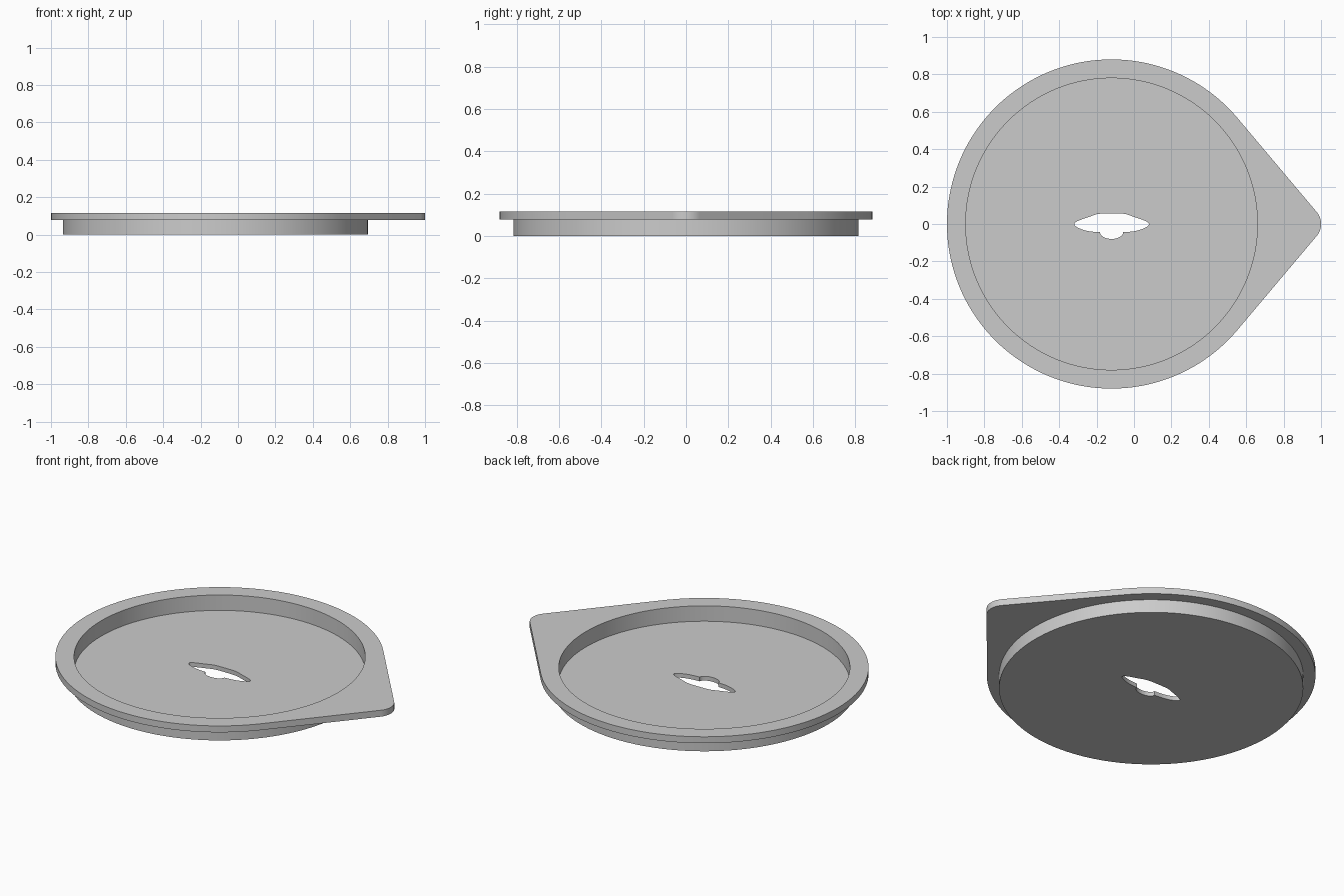
import bpy, bmesh
from math import sin, cos, acos, pi, radians

cube = bpy.data.objects.get("Cube")
if cube:
    bpy.data.objects.remove(cube)

CX = -0.12                    # centre of the round dish
RIM_R, WALL_R, INNER_R = 0.88, 0.815, 0.78
FLOOR_Z, RIM_LOW, RIM_TOP = 0.025, 0.078, 0.116
TIP_R = 0.10                  # rounded end of the pull tab


def arc(cx, cy, rx, ry, start, end, steps):
    return [(cx + rx * cos(start + (end - start) * i / steps),
             cy + ry * sin(start + (end - start) * i / steps)) for i in range(steps + 1)]


def circle(radius, steps=128):
    return arc(CX, 0, radius, radius, 0, 2 * pi, steps)[:-1]


def smooth_path(points, steps=6):
    """Catmull-Rom curve through an open list of points."""
    pts = [points[0]] + points + [points[-1]]
    out = []
    for a, b, c, d in zip(pts, pts[1:], pts[2:], pts[3:]):
        for i in range(steps):
            t = i / steps
            out.append(tuple(0.5 * (2 * q + (r - p) * t + (2 * p - 5 * q + 4 * r - s) * t * t
                                    + (3 * q - p - 3 * r + s) * t ** 3)
                             for p, q, r, s in zip(a, b, c, d)))
    return out + [points[-1]]


# Teardrop outline: big circle joined to the tab's round end by tangents
tip_x = 1 - TIP_R
tangent = acos((RIM_R - TIP_R) / (tip_x - CX))
outline = arc(CX, 0, RIM_R, RIM_R, tangent, 2 * pi - tangent, 112)
outline += arc(tip_x, 0, TIP_R, TIP_R, -tangent, tangent, 16)

# Leaf-shaped slot with a rounded notch on its front edge
half = smooth_path([(0, 0.057), (0.07, 0.054), (0.12, 0.038), (0.185, 0.014), (0.199, -0.004),
                    (0.175, -0.022), (0.125, -0.038), (0.067, -0.044)])
half += arc(0, -0.044, 0.062, 0.036, 0, -pi / 2, 8)
slot = [(CX + x, y) for x, y in half]
slot += [(CX - x, y) for x, y in reversed(half[1:-1])]

bm = bmesh.new()


def loop(points, z):
    verts = [bm.verts.new((x, y, z)) for x, y in points]
    return verts, [bm.edges.new((v, verts[i - 1])) for i, v in enumerate(verts)]


def wall(low, high):
    a, b = low[0], high[0]
    for i in range(len(a)):
        bm.faces.new((a[i - 1], a[i], b[i], b[i - 1]))


def plate(outer, hole, up):
    made = bmesh.ops.triangle_fill(bm, edges=outer[1] + hole[1], use_beauty=True,
                                   normal=(0, 0, up))["geom"]
    return [f for f in made if isinstance(f, bmesh.types.BMFace)]


slot_low, slot_high = loop(slot, 0), loop(slot, FLOOR_Z)
base_low, base_high = loop(circle(WALL_R), 0), loop(circle(WALL_R), RIM_LOW)
well_low, well_high = loop(circle(INNER_R), FLOOR_Z), loop(circle(INNER_R), RIM_TOP)
rim_low, rim_high = loop(outline, RIM_LOW), loop(outline, RIM_TOP)

# Flat faces: underside, dish floor, rim underside, rim top
plate(base_low, slot_low, -1)
plate(well_low, slot_high, 1)
plate(rim_low, base_high, -1)
plate(rim_high, well_high, 1)
# Upright faces
for low, high in ((slot_low, slot_high), (base_low, base_high),
                  (well_low, well_high), (rim_low, rim_high)):
    wall(low, high)
bmesh.ops.recalc_face_normals(bm, faces=bm.faces[:])

mesh = bpy.data.meshes.new("dish_lid")
bm.to_mesh(mesh)
bm.free()
lid = bpy.data.objects.new("dish_lid", mesh)
bpy.context.collection.objects.link(lid)

grey = bpy.data.materials.new("light_grey")
grey.use_nodes = True
colour = (0.6, 0.6, 0.6, 1)
grey.diffuse_color = colour
grey.node_tree.nodes["Principled BSDF"].inputs["Base Color"].default_value = colour
mesh.materials.append(grey)

bpy.ops.object.select_all(action="DESELECT")
lid.select_set(True)
bpy.context.view_layer.objects.active = lid
bpy.ops.object.shade_smooth_by_angle(angle=radians(30))
